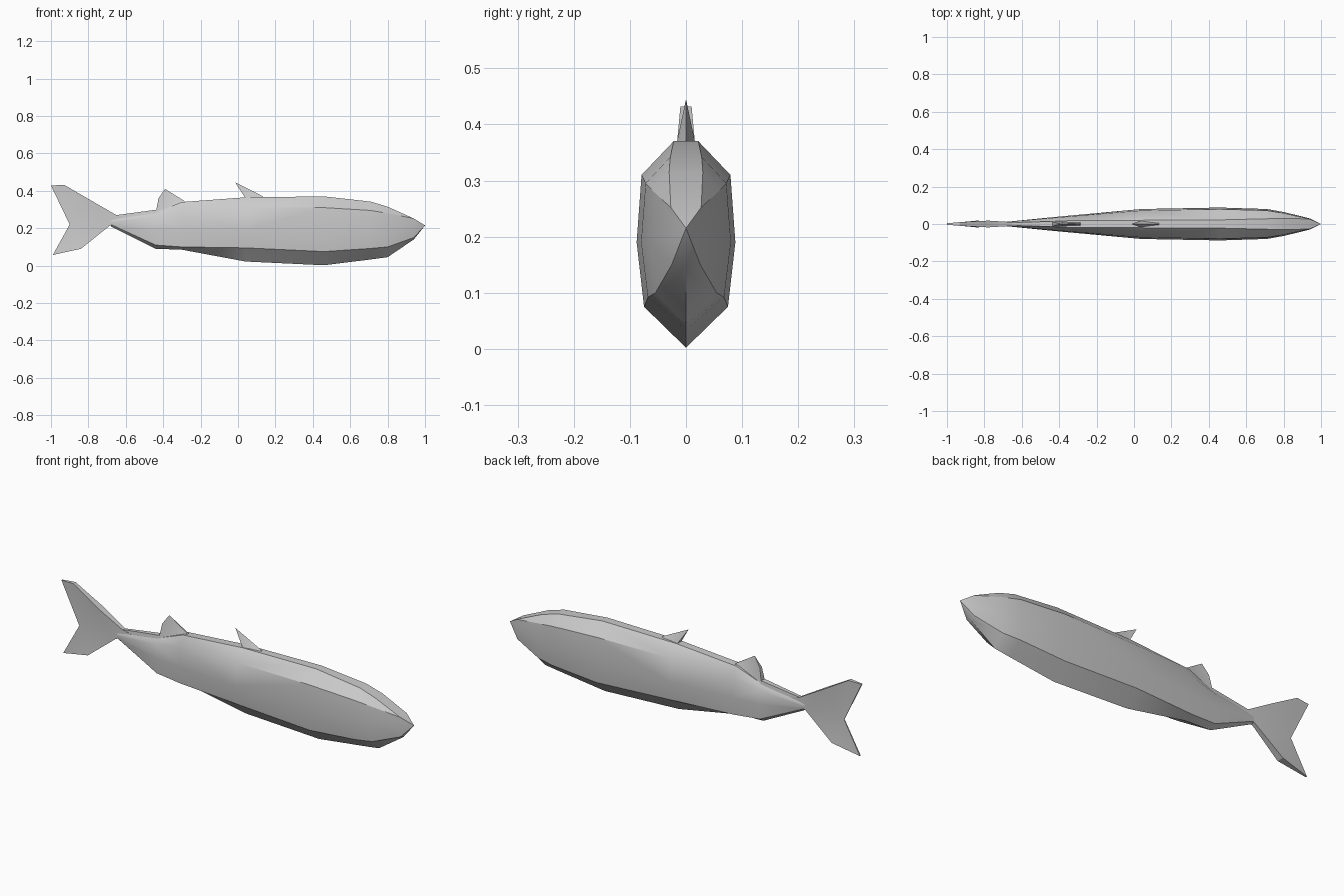
import bpy, bmesh, math

cube = bpy.data.objects.get("Cube")
if cube:
    bpy.data.objects.remove(cube, do_unlink=True)

grey = bpy.data.materials.new("pale_grey")
grey.use_nodes = True
COLOUR = (0.6, 0.6, 0.6, 1)
grey.diffuse_color = COLOUR
grey.node_tree.nodes["Principled BSDF"].inputs["Base Color"].default_value = COLOUR


def finish(name, bm, angle):
    """Clean the mesh, link it and shade it."""
    bmesh.ops.remove_doubles(bm, verts=bm.verts, dist=0.0005)
    bmesh.ops.triangulate(bm, faces=bm.faces)
    bmesh.ops.recalc_face_normals(bm, faces=bm.faces)
    mesh = bpy.data.meshes.new(name)
    bm.to_mesh(mesh)
    bm.free()
    mesh.materials.append(grey)
    obj = bpy.data.objects.new(name, mesh)
    bpy.context.collection.objects.link(obj)
    bpy.ops.object.select_all(action="DESELECT")
    obj.select_set(True)
    bpy.context.view_layer.objects.active = obj
    bpy.ops.object.shade_smooth_by_angle(angle=math.radians(angle))


def fin(name, outline):
    """Tapered blade from (x, z, half thickness) points."""
    bm = bmesh.new()
    sides = [[bm.verts.new((x, s * t, z)) for x, z, t in outline] for s in (-1, 1)]
    for side in sides:
        bm.faces.new(side)
    a, b = sides
    for i in range(len(a)):
        j = (i + 1) % len(a)
        bm.faces.new((a[i], a[j], b[j], b[i]))
    finish(name, bm, 25)


# Body sections: x, back z, shoulder z, flank z, chine z, keel z,
# then back half width and flank half width
SECTIONS = [
    (-0.68, 0.25, 0.24, 0.23, 0.22, 0.21, 0.006, 0.012),
    (-0.44, 0.285, 0.26, 0.19, 0.11, 0.09, 0.014, 0.036),
    (-0.30, 0.34, 0.29, 0.19, 0.10, 0.085, 0.02, 0.049),
    (0.04, 0.365, 0.31, 0.19, 0.095, 0.022, 0.02, 0.08),
    (0.46, 0.37, 0.31, 0.19, 0.075, 0.002, 0.022, 0.088),
    (0.71, 0.342, 0.295, 0.19, 0.092, 0.033, 0.028, 0.08),
    (0.80, 0.315, 0.28, 0.19, 0.10, 0.045, 0.03, 0.064),
    (0.94, 0.252, 0.235, 0.19, 0.15, 0.14, 0.027, 0.03),
]
bm = bmesh.new()
rings = []
for x, back, shoulder, flank, chine, keel, wb, wf in SECTIONS:
    half = [(wb, back), (wf * 0.9, shoulder), (wf, flank), (wf * 0.85, chine)]
    loop = half + [(0, keel)] + [(-y, z) for y, z in reversed(half)]
    rings.append([bm.verts.new((x, y, z)) for y, z in loop])
n = len(rings[0])
for a, b in zip(rings, rings[1:]):
    for i in range(n):
        j = (i + 1) % n
        bm.faces.new((a[i], a[j], b[j], b[i]))
bm.faces.new(rings[0])
snout = bm.verts.new((1, 0, 0.215))
for i in range(n):
    bm.faces.new((rings[-1][i], rings[-1][(i + 1) % n], snout))
finish("body", bm, 32)

# Forked tail
fin("tail_fin", [(-0.60, 0.26, 0.012), (-0.65, 0.27, 0.01), (-0.78, 0.345, 0.018),
                 (-0.93, 0.432, 0.01), (-1.0, 0.428, 0.004), (-0.90, 0.22, 0.002),
                 (-0.99, 0.057, 0.004), (-0.84, 0.09, 0.018), (-0.69, 0.21, 0.01)])

# Fins along the back
fin("front_back_fin", [(-0.015, 0.445, 0), (0.04, 0.36, 0.018), (0.14, 0.36, 0.008),
                       (0.13, 0.372, 0)])
fin("rear_back_fin", [(-0.39, 0.41, 0), (-0.425, 0.36, 0.008), (-0.44, 0.28, 0.016),
                      (-0.28, 0.335, 0.012), (-0.29, 0.348, 0.004)])

# Ridge joining the rear fin to the tail
fin("tail_ridge", [(-0.43, 0.30, 0.014), (-0.65, 0.27, 0.008), (-0.66, 0.235, 0.01),
                   (-0.43, 0.26, 0.02)])
